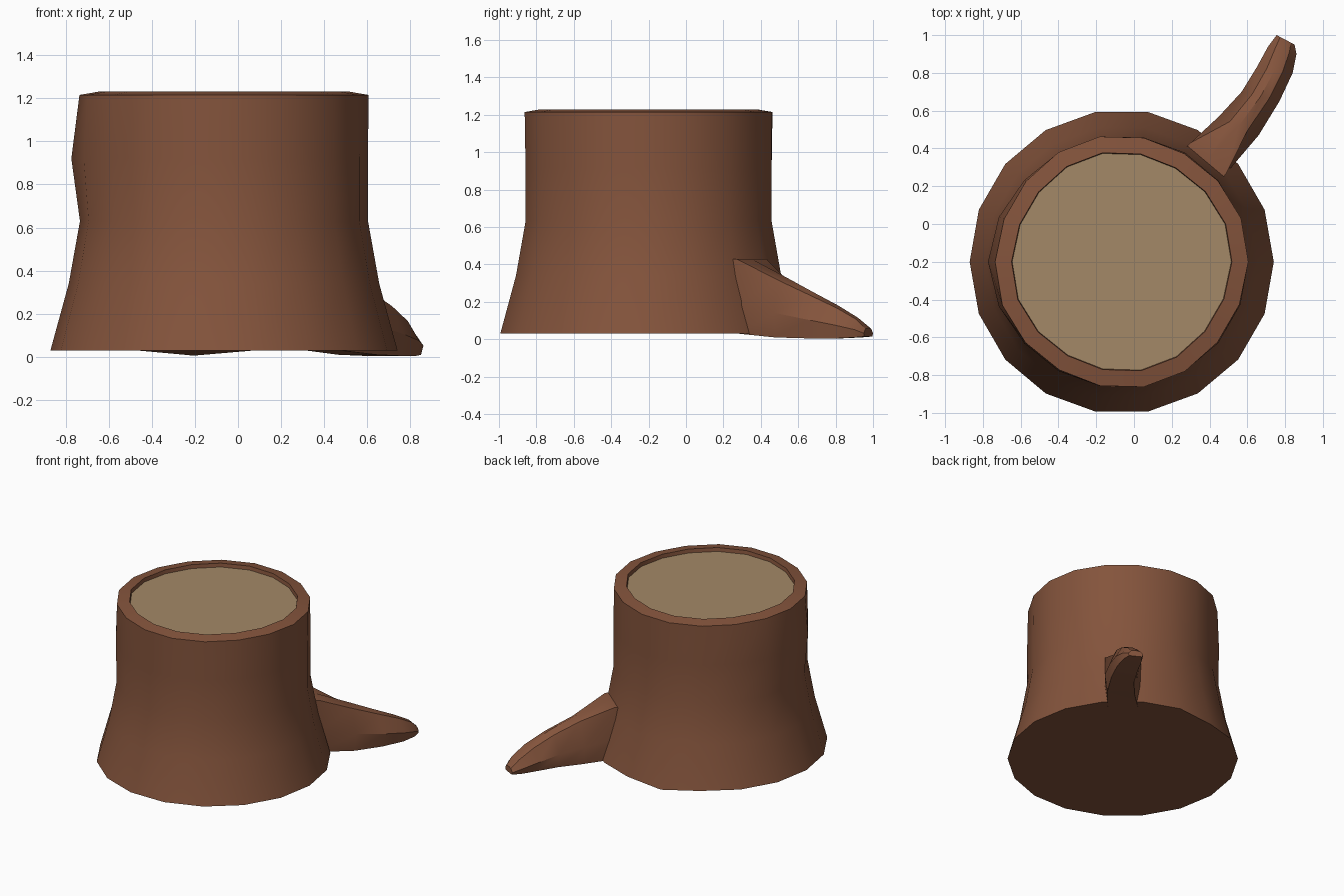
import bpy, bmesh, math
from mathutils import Vector

if "Cube" in bpy.data.objects:
    bpy.data.objects.remove(bpy.data.objects["Cube"])

CX, CY, SIDES = -0.065, -0.2, 18


def material(name, rgb):
    m = bpy.data.materials.new(name)
    m.diffuse_color = (*rgb, 1)
    m.use_nodes = True
    m.node_tree.nodes["Principled BSDF"].inputs["Base Color"].default_value = m.diffuse_color
    return m


bark = material("bark brown", (0.23, 0.088, 0.045))
wood = material("cut wood tan", (0.37, 0.25, 0.135))


def loft(name, rings, mat, angle, cap_start=True, cap_end=True):
    """Skin a list of equal-length point rings into one object."""
    bm = bmesh.new()
    vs = [[bm.verts.new(p) for p in ring] for ring in rings]
    n = len(rings[0])
    for a, b in zip(vs, vs[1:]):
        for i in range(n):
            j = (i + 1) % n
            bm.faces.new((a[i], a[j], b[j], b[i]))
    if cap_start:
        bm.faces.new(vs[0][::-1])
    if cap_end:
        bm.faces.new(vs[-1])
    bmesh.ops.recalc_face_normals(bm, faces=bm.faces)
    me = bpy.data.meshes.new(name)
    bm.to_mesh(me)
    bm.free()
    me.materials.append(mat)
    ob = bpy.data.objects.new(name, me)
    bpy.context.collection.objects.link(ob)
    bpy.ops.object.select_all(action='DESELECT')
    ob.select_set(True)
    bpy.context.view_layer.objects.active = ob
    bpy.ops.object.shade_smooth_by_angle(angle=math.radians(angle))
    return ob


def trunk_ring(r, z, bulge=0.0, wobble=0.0):
    pts = []
    for i in range(SIDES):
        a = 2 * math.pi * i / SIDES
        rr = r + bulge * max(0, -math.cos(a)) ** 8 + wobble * math.sin(4 * a + 0.6)
        pts.append((CX + rr * math.cos(a), CY + rr * math.sin(a), z))
    return pts


# Trunk: flared foot, slight bulge on the left, raised bark rim with a recess
rings = [
    trunk_ring(0.805, 0.03),
    trunk_ring(0.72, 0.34),
    trunk_ring(0.668, 0.63),
    trunk_ring(0.668, 0.92, 0.04),
    trunk_ring(0.667, 1.215, 0, 0.006),
    trunk_ring(0.58, 1.23, 0, 0.006),
    trunk_ring(0.575, 1.19, 0, 0.006),
]
x, y, z = rings[0][5]
rings[0][5] = (x, y, 0.006)      # foot dips slightly at the back
loft("trunk", rings, bark, 35)

# Cut wood face inside the rim
loft("cut_top", [trunk_ring(0.577, 1.195, 0, 0.006), trunk_ring(0.577, 1.202, 0, 0.006)], wood, 30)

# Root: left edge, right edge, bottom z, top z, width of the flat top
sections = [
    ((0.27, 0.40), (0.46, 0.23), 0.03, 0.43, 1.0),
    ((0.30, 0.43), (0.49, 0.27), 0.03, 0.43, 1.0),
    ((0.45, 0.57), (0.66, 0.47), 0.01, 0.34, 0.45),
    ((0.57, 0.70), (0.77, 0.65), 0.005, 0.255, 0.45),
    ((0.65, 0.83), (0.84, 0.80), 0.005, 0.18, 0.45),
    ((0.71, 0.94), (0.86, 0.90), 0.01, 0.115, 0.5),
    ((0.755, 1.0), (0.85, 0.95), 0.015, 0.06, 0.6),
]
root = []
for l, r, z0, z1, flat in sections:
    mid = (Vector(l) + Vector(r)) / 2
    half = (Vector(r) - Vector(l)) / 2
    h = z1 - z0
    prof = [(-0.85, z0), (0.85, z0), (1, z0 + h * 0.4), (flat, z1 - h * 0.08),
            (0, z1), (-flat, z1 - h * 0.08), (-1, z0 + h * 0.4)]
    if flat == 1.0:
        prof = [(u, z1 if v > z1 - h * 0.2 else v) for u, v in prof]
    root.append([(*(mid + half * u), v) for u, v in prof])
loft("root", root, bark, 30)
